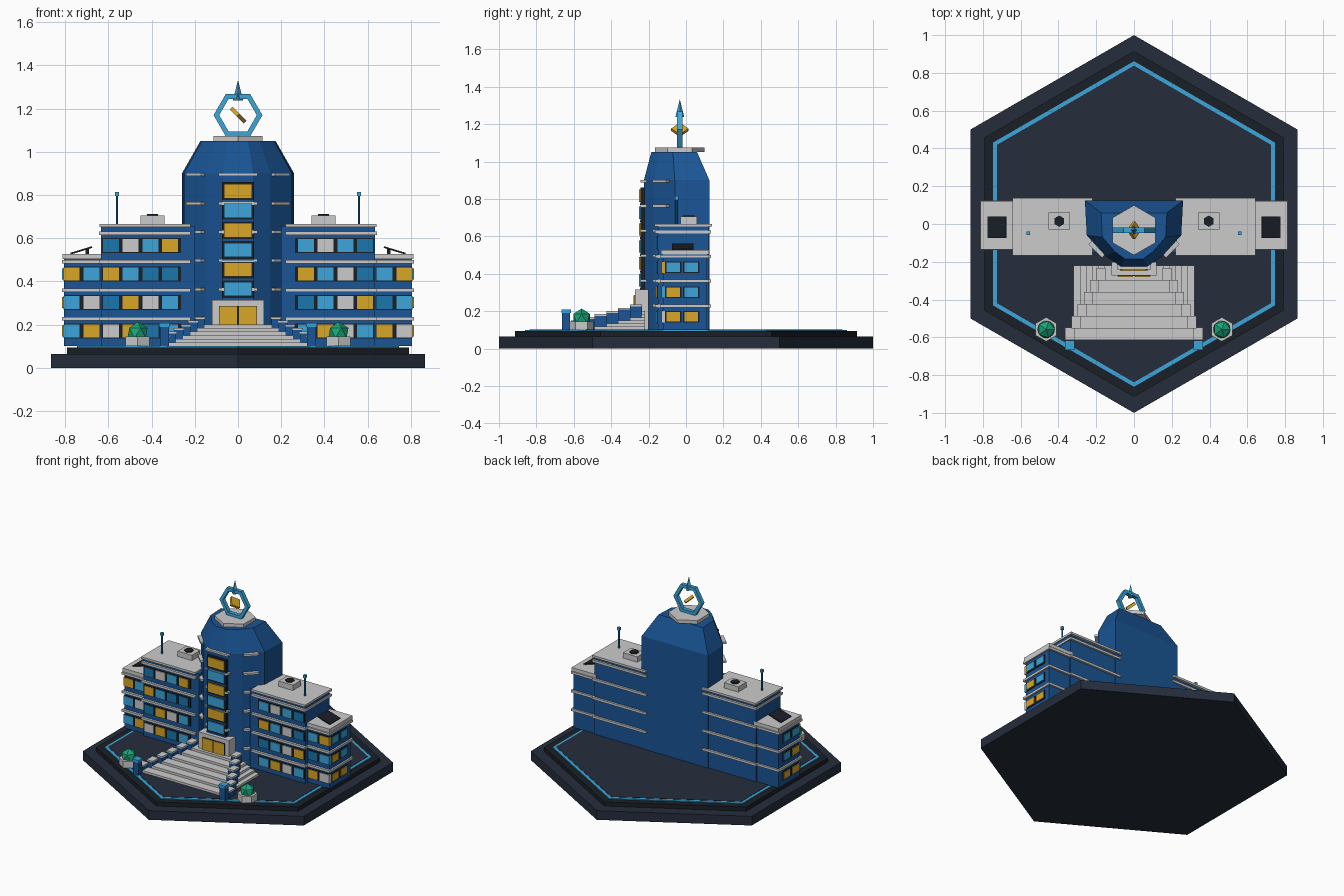
import bpy, bmesh, math
from mathutils import Matrix, Vector

if "Cube" in bpy.data.objects:
    bpy.data.objects.remove(bpy.data.objects["Cube"])

def mat(name, r, g, b):
    m = bpy.data.materials.new(name)
    m.diffuse_color = (r, g, b, 1)
    m.use_nodes = True
    m.node_tree.nodes["Principled BSDF"].inputs["Base Color"].default_value = m.diffuse_color
    return m

BLUE = mat("wall_blue", 0.01, 0.09, 0.30)
WHITE = mat("trim_white", 0.68, 0.69, 0.71)
SLATE = mat("slate", 0.018, 0.026, 0.045)
DARK = mat("dark", 0.010, 0.014, 0.02)
CYAN = mat("cyan", 0.045, 0.38, 0.70)
DEEP = mat("deep_glass", 0.01, 0.18, 0.42)
GOLD = mat("gold", 0.70, 0.38, 0.02)
GREEN = mat("leaf_green", 0.01, 0.38, 0.19)
GLASS = {"C": CYAN, "G": GOLD, "W": WHITE, "B": DEEP}

def finish(name, bm, m):
    bmesh.ops.recalc_face_normals(bm, faces=bm.faces)
    me = bpy.data.meshes.new(name)
    bm.to_mesh(me)
    bm.free()
    me.materials.append(m)
    ob = bpy.data.objects.new(name, me)
    bpy.context.collection.objects.link(ob)
    return ob

def box(name, x0, x1, y0, y1, z0, z1, m, rot=None):
    bm = bmesh.new()
    bmesh.ops.create_cube(bm, size=1)
    bmesh.ops.scale(bm, vec=(abs(x1 - x0), y1 - y0, z1 - z0), verts=bm.verts)
    if rot:
        bmesh.ops.transform(bm, matrix=rot, verts=bm.verts)
    bmesh.ops.translate(bm, vec=((x0 + x1) / 2, (y0 + y1) / 2, (z0 + z1) / 2), verts=bm.verts)
    return finish(name, bm, m)

def loft(name, rings, m):
    """Skin between closed rings of points and cap both ends."""
    bm = bmesh.new()
    vs = [[bm.verts.new(p) for p in r] for r in rings]
    n = len(vs[0])
    for a, b in zip(vs, vs[1:]):
        for i in range(n):
            bm.faces.new((a[i], a[(i + 1) % n], b[(i + 1) % n], b[i]))
    bm.faces.new(vs[0])
    bm.faces.new(vs[-1])
    return finish(name, bm, m)

def hexa(r, z, cx=0, cy=0):
    return [(cx + r * math.sin(k * math.pi / 3), cy + r * math.cos(k * math.pi / 3), z) for k in range(6)]

def hex_prism(name, r, z0, z1, m, cx=0, cy=0):
    return loft(name, [hexa(r, z0, cx, cy), hexa(r, z1, cx, cy)], m)

def cone(name, r1, r2, h, seg, loc, m, rot=Matrix()):
    bm = bmesh.new()
    bmesh.ops.create_cone(bm, cap_ends=True, segments=seg, radius1=r1, radius2=r2, depth=h,
                          matrix=Matrix.Translation(loc) @ rot)
    return finish(name, bm, m)

# Stepped hexagonal base with glowing border
hex_prism("base_slab", 1.0, 0, 0.065, SLATE)
hex_prism("base_step", 0.915, 0.065, 0.094, DARK)
hex_prism("glow_border", 0.862, 0.09, 0.1, CYAN)
hex_prism("plaza", 0.838, 0.09, 0.102, SLATE)

# Central tower: faceted front, flat back, tapered crown
half = [(0.26, 0.125), (0.25, -0.06), (0.15, -0.17), (0.07, -0.225)]
plan = half + [(-x, y) for x, y in reversed(half)]
loft("tower", [[(x, y, 0.1) for x, y in plan], [(x, y, 0.9) for x, y in plan],
               [(x * 0.67, y * 0.7 - 0.028, 1.05) for x, y in plan]], BLUE)
hex_prism("tower_cap", 0.132, 1.05, 1.074, WHITE, 0, -0.033)

# Tower ledges on the front and diagonal facets
for i in range(6):
    z = 0.23 + i * 0.133
    box("tower_ledge_front", -0.09, 0.09, -0.242, -0.2, z - 0.007, z + 0.007, WHITE)
    for s in (-1, 1):
        box("tower_ledge_side", s * 0.195 - 0.05, s * 0.195 + 0.05, -0.148, -0.118, z - 0.007, z + 0.007,
            WHITE, Matrix.Rotation(s * math.radians(45), 4, 'Z'))

# Tower window column
box("tower_window_frame", -0.075, 0.075, -0.242, -0.21, 0.3, 0.86, DARK)
for i in range(6):
    z = 0.365 + i * 0.0905
    box("tower_window", -0.064, 0.064, -0.25, -0.22, z - 0.033, z + 0.033, (CYAN, GOLD)[i % 2])
    box("tower_window_sill", -0.075, 0.075, -0.247, -0.22, z - 0.05, z - 0.041, BLUE)

# Entrance portal and doors
box("portal", -0.12, 0.12, -0.272, -0.2, 0.1, 0.315, WHITE)
box("door_recess", -0.087, 0.087, -0.276, -0.26, 0.2, 0.287, DARK)
for s in (-1, 1):
    box("door", s * 0.045 - 0.04, s * 0.045 + 0.04, -0.28, -0.265, 0.2, 0.284, GOLD)

# Stairs that narrow upward, with stepped side walls
for i in range(6):
    y0 = -0.615 + i * 0.063
    y1 = y0 + 0.066
    w = 0.32 - i * 0.033
    top = 0.117 + i * 0.0168
    box("stair_step", -w, w, y0, -0.22, 0.1, top, WHITE)
    for s in (-1, 1):
        a, b = s * (w + 0.02) - 0.021, s * (w + 0.02) + 0.021
        box("stair_wall", a, b, y0, y1, 0.1, top + 0.025, BLUE)
        box("stair_wall_cap", a - 0.003, b + 0.003, y0, y1, top + 0.024, top + 0.034, WHITE)

# Gate posts and planters
for s in (-1, 1):
    box("gate_post", s * 0.34 - 0.021, s * 0.34 + 0.021, -0.662, -0.62, 0.1, 0.19, BLUE)
    box("gate_lamp", s * 0.34 - 0.025, s * 0.34 + 0.025, -0.666, -0.616, 0.19, 0.208, CYAN)
    hex_prism("planter", 0.064, 0.1, 0.146, WHITE, s * 0.465, -0.558)
    bm = bmesh.new()
    bmesh.ops.create_icosphere(bm, subdivisions=1, radius=0.052,
                               matrix=Matrix.Translation((s * 0.465, -0.558, 0.162)))
    finish("shrub", bm, GREEN)

# Window colours per floor, outermost first, left then right side
glass_rows = {-1: ("CGWGBC", "CWBGWC", "GCGCBB", "--BWCG"),
              1: ("WGCWGC", "CBGWCB", "GCBWCG", "--BCWC")}

# Wings
def span(name, s, a, b, *rest):
    return box(name, min(s * a, s * b), max(s * a, s * b), *rest)

for s in (-1, 1):
    span("inner_wing", s, 0.2, 0.635, -0.15, 0.12, 0.1, 0.656, BLUE)
    span("outer_wing", s, 0.6, 0.805, -0.122, 0.112, 0.1, 0.505, BLUE)
    span("inner_roof", s, 0.22, 0.642, -0.168, 0.138, 0.652, 0.667, WHITE)
    span("outer_roof", s, 0.62, 0.812, -0.134, 0.122, 0.503, 0.528, WHITE)
    for f in range(4):
        zb = 0.228 + f * 0.132
        zw = 0.17 + f * 0.132
        span("inner_floor_band", s, 0.22, 0.643, -0.166, 0.134, zb - 0.008, zb + 0.008, WHITE)
        span("inner_window_strip", s, 0.265, 0.63, -0.155, -0.14, zw - 0.035, zw + 0.035, DARK)
        if f < 3:
            span("outer_floor_band", s, 0.62, 0.816, -0.138, 0.124, zb - 0.008, zb + 0.008, WHITE)
            span("outer_window_strip", s, 0.637, 0.8, -0.127, -0.11, zw - 0.035, zw + 0.035, DARK)
        # front windows
        for k, c in enumerate(glass_rows[s][f]):
            if c != "-":
                x = 0.77 - k * 0.091
                y = -0.132 if k < 2 else -0.161
                span("window", s, x - 0.037, x + 0.037, y, y + 0.02, zw - 0.03, zw + 0.03, GLASS[c])
        # end windows
        if f < 3:
            for y in (-0.068, 0.028):
                span("end_window_frame", s, 0.79, 0.809, y - 0.043, y + 0.043, zw - 0.031, zw + 0.031, DARK)
                span("end_window", s, 0.79, 0.815, y - 0.037, y + 0.037, zw - 0.025, zw + 0.025,
                     (GOLD, GOLD, CYAN)[f] if f != 1 or y < 0 else CYAN)

    # Roof equipment: vent, antenna, tilted solar panel
    span("roof_vent", s, 0.34, 0.452, -0.03, 0.06, 0.66, 0.705, WHITE)
    hex_prism("vent_fan", 0.03, 0.7, 0.712, DARK, s * 0.396, 0.015)
    cone("antenna", 0.006, 0.006, 0.15, 6, (s * 0.56, -0.05, 0.735), DEEP)
    box("antenna_tip", s * 0.56 - 0.009, s * 0.56 + 0.009, -0.059, -0.041, 0.795, 0.815, CYAN)
    span("solar_panel", s, 0.673, 0.777, -0.075, 0.04, 0.54, 0.548, DARK,
         Matrix.Rotation(s * math.radians(17), 4, 'Y'))
    span("panel_stand", s, 0.69, 0.705, -0.03, 0.0, 0.52, 0.55, DARK)

# Rooftop hexagonal ring emblem with spike and tilted gold plate
C = Vector((0, -0.033, 1.17))
rings = []
for r, dy in ((0.113, -0.014), (0.113, 0.014), (0.087, 0.014), (0.087, -0.014)):
    rings.append([C + Vector((r * math.cos(k * math.pi / 3), dy, r * math.sin(k * math.pi / 3))) for k in range(6)])
bm = bmesh.new()
vs = [[bm.verts.new(p) for p in r] for r in rings]
for j in range(4):
    a, b = vs[j], vs[(j + 1) % 4]
    for i in range(6):
        bm.faces.new((a[i], a[(i + 1) % 6], b[(i + 1) % 6], b[i]))
finish("hex_ring", bm, CYAN)
cone("spire", 0.024, 0.0, 0.095, 4, (0, -0.033, 1.285), CYAN)
cone("gold_plate", 0.046, 0.046, 0.018, 4, C, GOLD, Matrix.Rotation(math.radians(45), 4, 'Y'))
